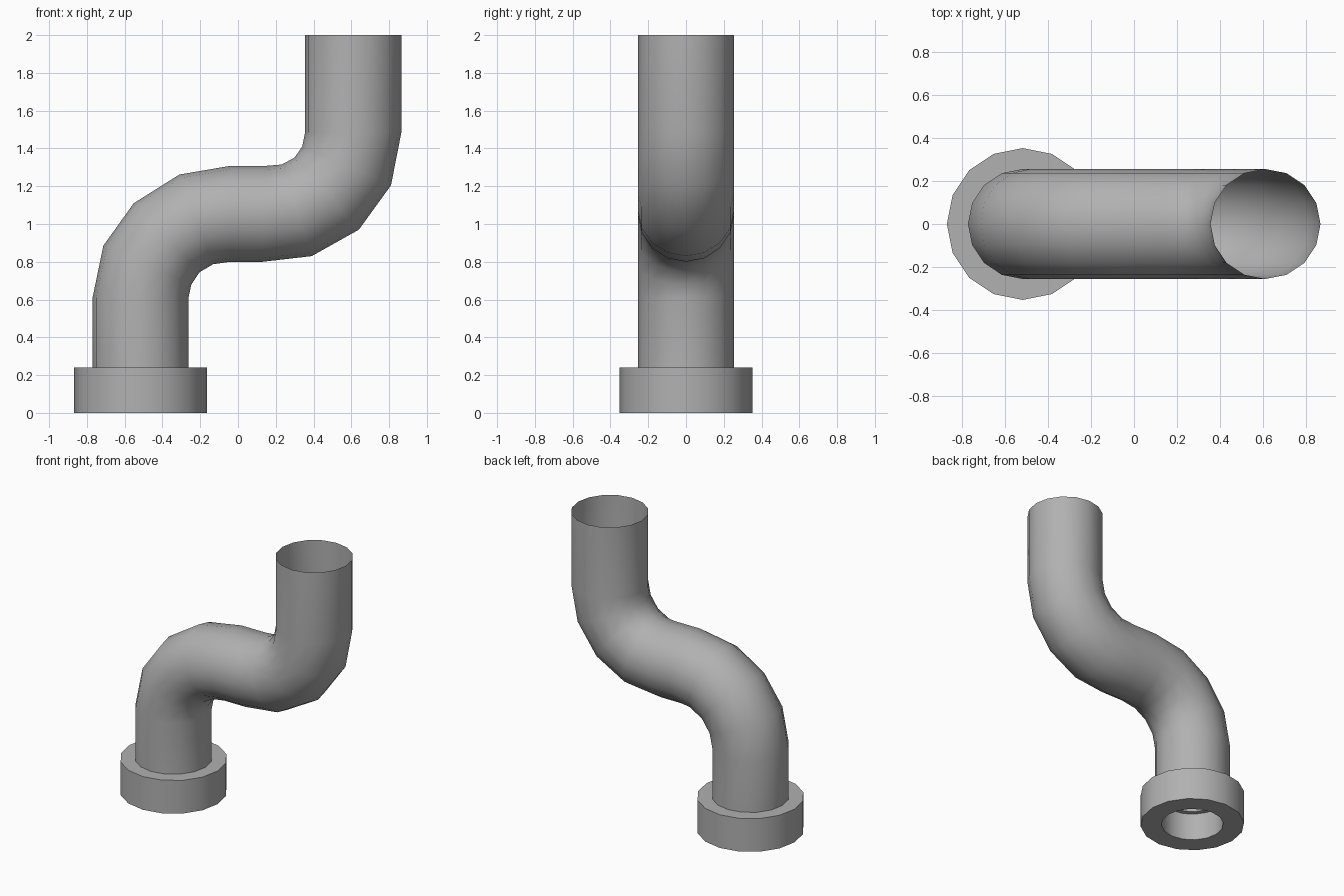
import bpy, bmesh, math
from mathutils import Vector

if "Cube" in bpy.data.objects:
    bpy.data.objects.remove(bpy.data.objects["Cube"])

SIDES = 16
grey = bpy.data.materials.new("dark_grey")
grey.diffuse_color = (0.44, 0.44, 0.44, 1)
grey.use_nodes = True
grey.node_tree.nodes["Principled BSDF"].inputs["Base Color"].default_value = grey.diffuse_color


def loft(name, rings, closed=False):
    """Skin a list of vertex rings with quads."""
    bm = bmesh.new()
    loops = [[bm.verts.new(p) for p in ring] for ring in rings]
    pairs = list(zip(loops, loops[1:]))
    if closed:
        pairs.append((loops[-1], loops[0]))
    for a, b in pairs:
        for i in range(SIDES):
            j = (i + 1) % SIDES
            bm.faces.new((a[i], a[j], b[j], b[i]))
    bmesh.ops.recalc_face_normals(bm, faces=bm.faces)
    mesh = bpy.data.meshes.new(name)
    bm.to_mesh(mesh)
    bm.free()
    mesh.materials.append(grey)
    obj = bpy.data.objects.new(name, mesh)
    bpy.context.collection.objects.link(obj)
    bpy.ops.object.select_all(action='DESELECT')
    obj.select_set(True)
    bpy.context.view_layer.objects.active = obj
    bpy.ops.object.shade_smooth_by_angle(angle=math.radians(35))
    return obj


def ring(a, b, ry):
    """Ring whose diameter in the xz plane runs from a to b."""
    a, b = Vector((a[0], 0, a[1])), Vector((b[0], 0, b[1]))
    mid, half = (a + b) / 2, (b - a) / 2
    steps = [2 * math.pi * i / SIDES for i in range(SIDES)]
    return [mid + half * math.cos(t) + Vector((0, ry * math.sin(t), 0)) for t in steps]


# Pipe: upper-left and lower-right silhouette points of each section
sections = [
    ((-0.77, 0.24), (-0.262, 0.24)),
    ((-0.77, 0.61), (-0.262, 0.61)),
    ((-0.713, 0.885), (-0.247, 0.68)),
    ((-0.552, 1.11), (-0.203, 0.745)),
    ((-0.31, 1.262), (-0.132, 0.787)),
    ((-0.04, 1.308), (-0.04, 0.80)),
    ((0.15, 1.308), (0.13, 0.80)),
    ((0.232, 1.315), (0.39, 0.83)),
    ((0.30, 1.352), (0.64, 0.97)),
    ((0.34, 1.41), (0.81, 1.205)),
    ((0.355, 1.485), (0.865, 1.485)),
    ((0.355, 2.0), (0.865, 2.0)),
]
loft("pipe", [ring(a, b, 0.255) for a, b in sections])

# Collar at the foot, with an open bore and a small lip near its top
cx = -0.516
profile = [(0.21, 0), (0.352, 0), (0.352, 0.24), (0.175, 0.24), (0.175, 0.2), (0.21, 0.2)]
loft("collar", [ring((cx - r, z), (cx + r, z), r) for r, z in profile], closed=True)
